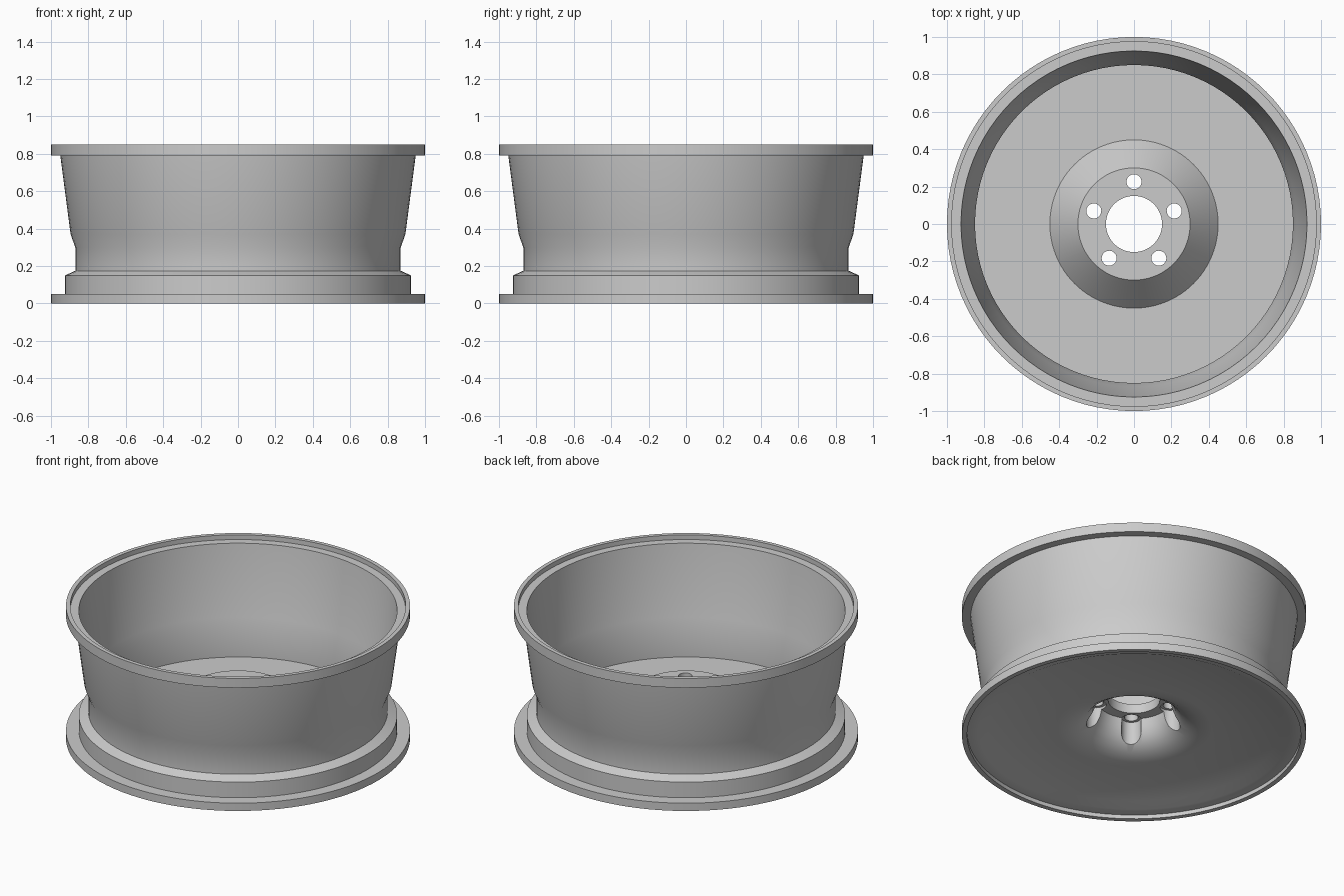
import bpy, bmesh, math

if "Cube" in bpy.data.objects:
    bpy.data.objects.remove(bpy.data.objects["Cube"])

SEG = 96


def lathe(name, profile):
    """Revolve a closed (radius, height) outline around z."""
    bm = bmesh.new()
    rings = []
    for i in range(SEG):
        a = 2 * math.pi * i / SEG
        rings.append([bm.verts.new((r * math.cos(a), r * math.sin(a), z)) for r, z in profile])
    n = len(profile)
    for i in range(SEG):
        p, q = rings[i], rings[(i + 1) % SEG]
        for j in range(n):
            k = (j + 1) % n
            bm.faces.new((p[j], q[j], q[k], p[k]))
    bmesh.ops.recalc_face_normals(bm, faces=bm.faces)
    mesh = bpy.data.meshes.new(name)
    bm.to_mesh(mesh)
    bm.free()
    obj = bpy.data.objects.new(name, mesh)
    bpy.context.collection.objects.link(obj)
    return obj


# Outer barrel, raised hub and flared cavity underneath, in one outline
outside = [(0.97, 0), (1, 0), (1, 0.05), (0.925, 0.05), (0.925, 0.15), (0.87, 0.175),
           (0.87, 0.30), (0.895, 0.37), (0.95, 0.79), (1, 0.79), (1, 0.85)]
inside = [(0.975, 0.85), (0.975, 0.82), (0.925, 0.82), (0.87, 0.37), (0.85, 0.30), (0.85, 0.125)]
hub_top = [(0.45, 0.125), (0.30, 0.295), (0.15, 0.295)]
cavity = [(0.15, 0.235), (0.215, 0.235), (0.225, 0.19), (0.245, 0.145), (0.28, 0.105),
          (0.33, 0.075), (0.39, 0.056), (0.45, 0.05)]
underside = [(0.85, 0.05), (0.905, 0.025), (0.97, 0.025)]
wheel = lathe("wheel_rim", outside + inside + hub_top + cavity + underside)


def cut_cylinder(name, radius, x, y, z0, z1):
    """Subtract a vertical cylinder from the wheel."""
    bpy.ops.mesh.primitive_cylinder_add(vertices=32, radius=radius, depth=z1 - z0,
                                        location=(x, y, (z0 + z1) / 2))
    cutter = bpy.context.object
    cutter.name = name
    mod = wheel.modifiers.new(name, 'BOOLEAN')
    mod.operation = 'DIFFERENCE'
    mod.solver = 'EXACT'
    mod.object = cutter
    bpy.context.view_layer.objects.active = wheel
    bpy.ops.object.modifier_apply(modifier=mod.name)
    bpy.data.objects.remove(cutter, do_unlink=True)


# Five bolt holes with wider sockets below
for i in range(5):
    a = math.radians(90 + 72 * i)
    x, y = 0.226 * math.cos(a), 0.226 * math.sin(a)
    cut_cylinder("bolt_hole_cutter", 0.04, x, y, -0.1, 0.4)
    cut_cylinder("bolt_socket_cutter", 0.058, x, y, -0.1, 0.25)

bpy.ops.object.select_all(action='DESELECT')
wheel.select_set(True)
bpy.context.view_layer.objects.active = wheel
bpy.ops.object.shade_smooth_by_angle(angle=math.radians(28))
